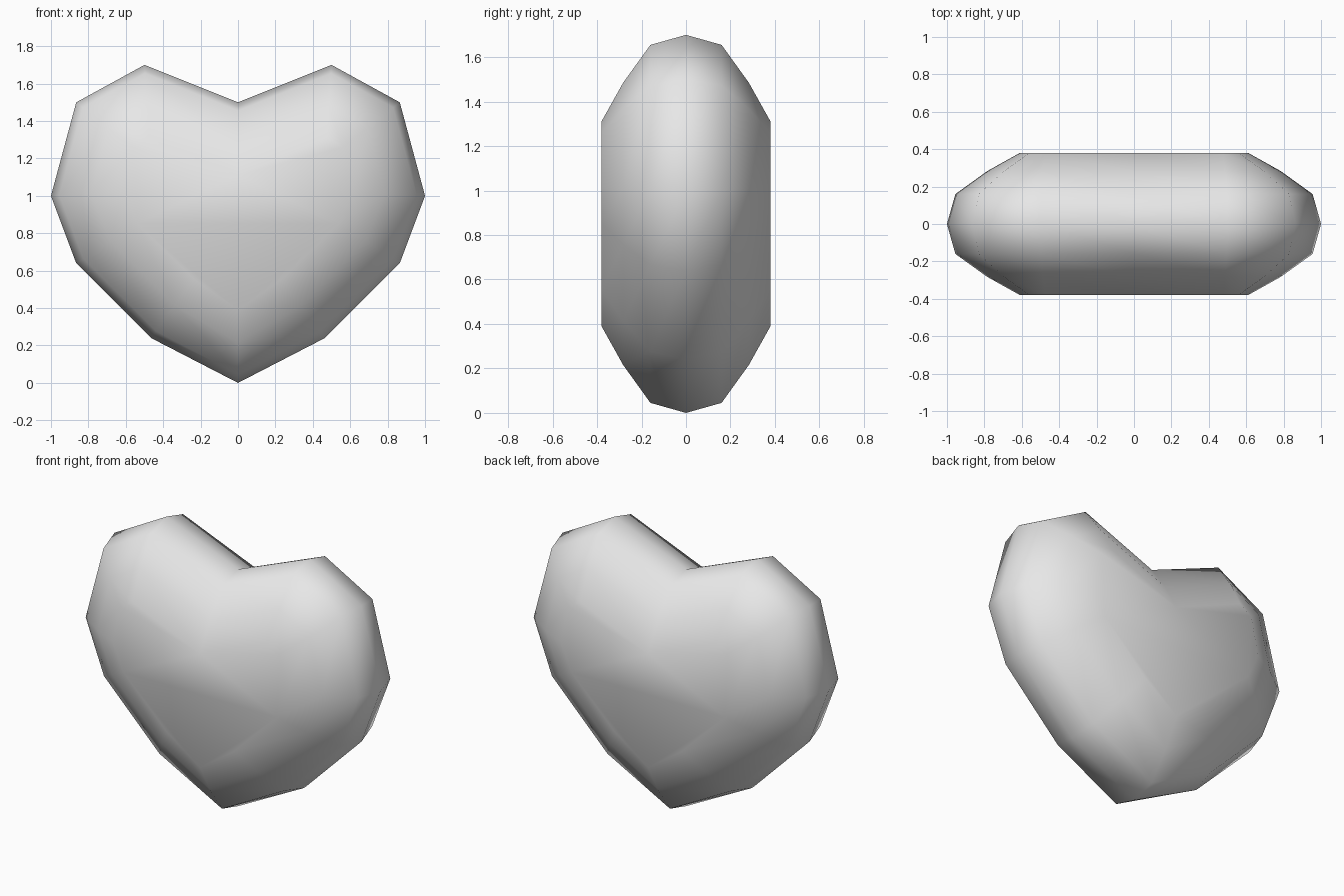
import bpy
import bmesh
from mathutils import Vector

cube = bpy.data.objects.get("Cube")
if cube:
    bpy.data.objects.remove(cube, do_unlink=True)

# Heart outline: right half from notch to tip, then mirrored
half = [(0, 1.5), (0.5, 1.7), (0.865, 1.5), (1, 1), (0.865, 0.64), (0.465, 0.24), (0, 0)]
outline = [Vector(p) for p in half] + [Vector((-x, z)) for x, z in half[-2:0:-1]]
count = len(outline)


def inward(i):
    """Unit bisector pointing into the clockwise outline."""
    a = (outline[i] - outline[i - 1]).normalized()
    b = (outline[(i + 1) % count] - outline[i]).normalized()
    t = a + b
    return Vector((t.y, -t.x)).normalized()


# Rounded rim: (depth, inset) from back to front
rim = [(0.38, 0.39), (0.283, 0.216), (0.16, 0.045)]
layers = rim + [(0, 0)] + [(-y, d) for y, d in reversed(rim)]

bm = bmesh.new()
rings = []
for y, inset in layers:
    points = [p + inward(i) * inset for i, p in enumerate(outline)]
    rings.append([bm.verts.new((p.x, y, p.y)) for p in points])
for r, s in zip(rings, rings[1:]):
    for i in range(count):
        j = (i + 1) % count
        bm.faces.new((r[i], r[j], s[j], s[i]))

# Flat back and front caps
bm.faces.new(rings[0])
bm.faces.new(rings[-1])
bmesh.ops.recalc_face_normals(bm, faces=bm.faces)
for face in bm.faces:
    face.smooth = True

mesh = bpy.data.meshes.new("heart")
bm.to_mesh(mesh)
bm.free()
heart = bpy.data.objects.new("heart", mesh)
bpy.context.collection.objects.link(heart)

# Light grey surface
grey = bpy.data.materials.new("light grey")
grey.use_nodes = True
colour = (0.8, 0.8, 0.8, 1)
grey.diffuse_color = colour
grey.node_tree.nodes["Principled BSDF"].inputs["Base Color"].default_value = colour
mesh.materials.append(grey)
